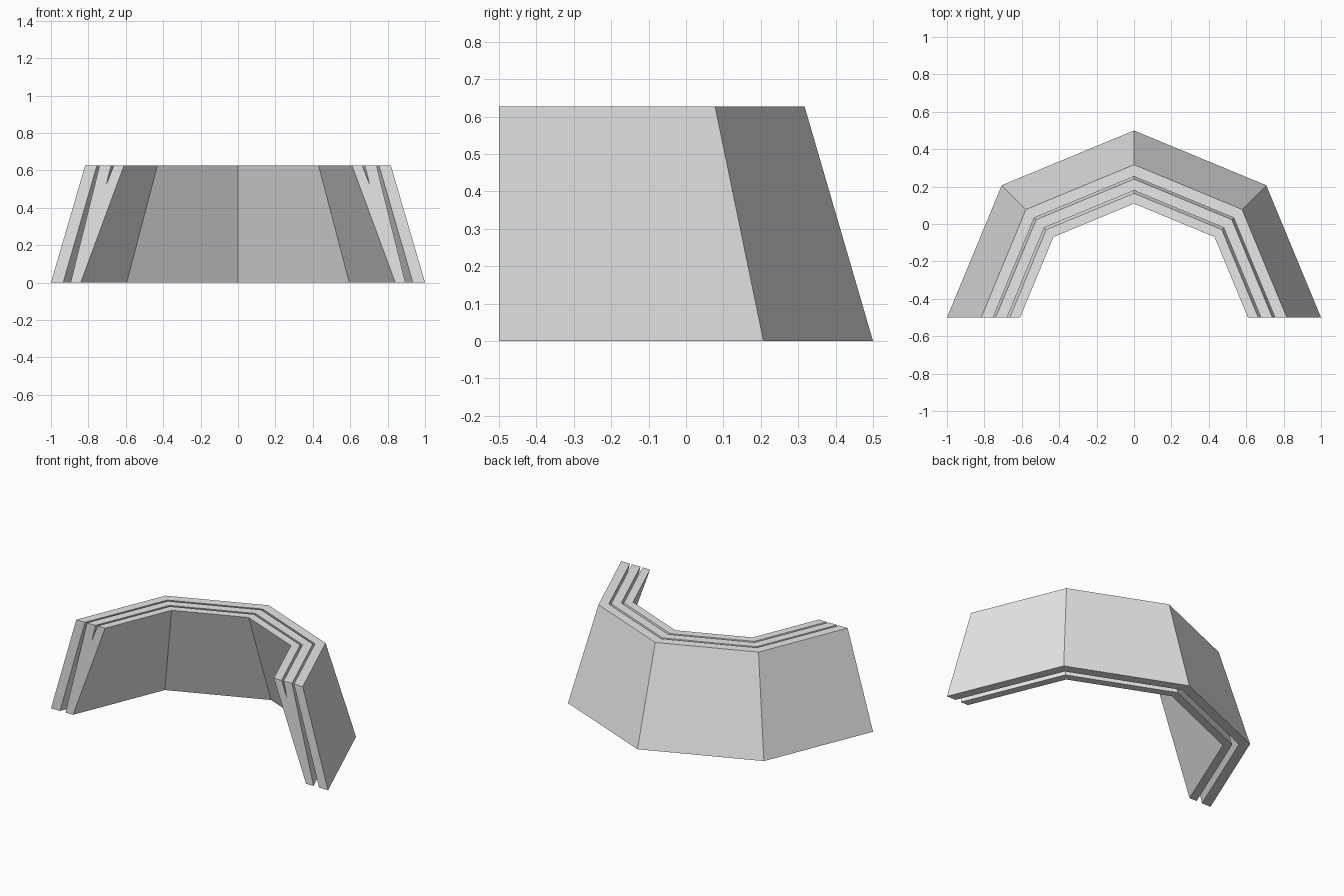
import bpy
import bmesh
from math import cos, sin, pi

cube = bpy.data.objects.get("Cube")
if cube:
    bpy.data.objects.remove(cube, do_unlink=True)

HEIGHT = 0.627
SIDES = 4          # flat panels around the half ring
CENTRE_Y = -0.5

grey = bpy.data.materials.new("light grey")
grey.use_nodes = True
grey.diffuse_color = (0.8, 0.8, 0.8, 1)
grey.node_tree.nodes["Principled BSDF"].inputs["Base Color"].default_value = (0.8, 0.8, 0.8, 1)


def sweep_wall(name, profile):
    """Sweep a closed (radius, height) section around a faceted half ring."""
    bm = bmesh.new()
    rings = []
    for i in range(SIDES + 1):
        a = pi * i / SIDES
        rings.append([bm.verts.new((r * cos(a), CENTRE_Y + r * sin(a), z))
                      for r, z in profile])
    n = len(profile)
    for a, b in zip(rings, rings[1:]):
        for k in range(n):
            m = (k + 1) % n
            bm.faces.new((a[k], a[m], b[m], b[k]))
    # End caps
    bm.faces.new(rings[0])
    bm.faces.new(rings[-1][::-1])
    bmesh.ops.recalc_face_normals(bm, faces=bm.faces)
    mesh = bpy.data.meshes.new(name)
    bm.to_mesh(mesh)
    bm.free()
    mesh.materials.append(grey)
    obj = bpy.data.objects.new(name, mesh)
    bpy.context.collection.objects.link(obj)
    return obj


# Outer leaning wall
sweep_wall("outer_wall", [(1.0, 0), (0.817, HEIGHT), (0.754, HEIGHT), (0.935, 0)])

# Inner leaning wall, split by a narrow wedge groove along its top
sweep_wall("inner_wall", [(0.895, 0), (0.74, HEIGHT), (0.679, HEIGHT),
                          (0.705, 0.52), (0.664, HEIGHT), (0.609, HEIGHT),
                          (0.841, 0)])
